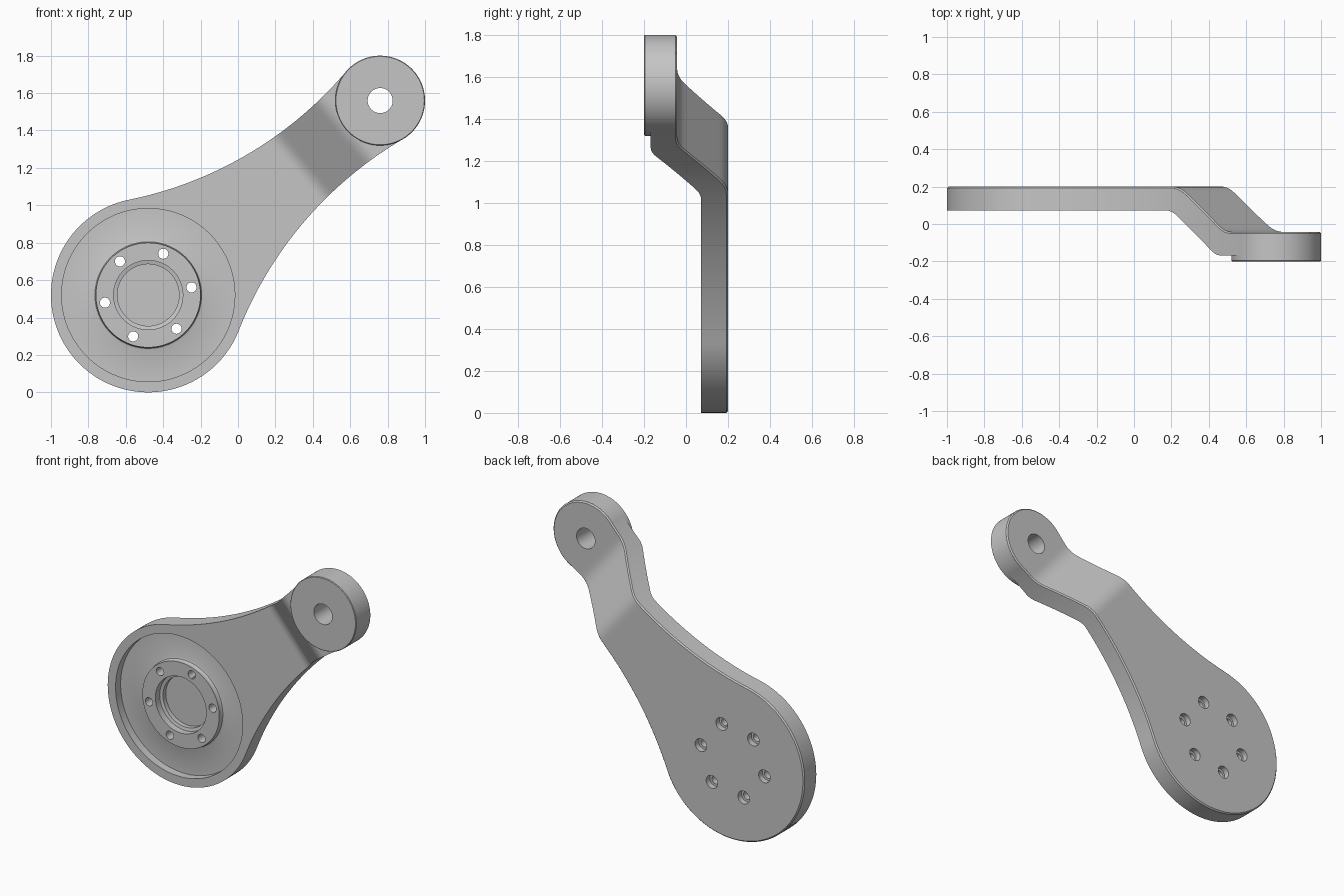
import bpy, bmesh, math

if "Cube" in bpy.data.objects:
    bpy.data.objects.remove(bpy.data.objects["Cube"])

HUB = (-0.48, 0.52)      # x, z of the large disc
TIP = (0.76, 1.56)       # x, z of the small boss
R1, R2 = 0.52, 0.24
ANG = math.atan2(TIP[1] - HUB[1], TIP[0] - HUB[0])
LEN = math.dist(HUB, TIP)

grey = bpy.data.materials.new("plain grey")
grey.diffuse_color = (0.56, 0.56, 0.56, 1)
grey.use_nodes = True
grey.node_tree.nodes["Principled BSDF"].inputs["Base Color"].default_value = grey.diffuse_color


def make_object(name, bm):
    bmesh.ops.recalc_face_normals(bm, faces=bm.faces)
    me = bpy.data.meshes.new(name)
    bm.to_mesh(me)
    bm.free()
    me.materials.append(grey)
    ob = bpy.data.objects.new(name, me)
    bpy.context.collection.objects.link(ob)
    return ob


def lathe(name, cx, cz, profile, seg=96):
    """Solid of revolution about the y axis; profile is (radius, y)."""
    bm = bmesh.new()
    rings = []
    for r, y in profile:
        rings.append([bm.verts.new((cx + r * math.cos(2 * math.pi * i / seg), y,
                                    cz + r * math.sin(2 * math.pi * i / seg)))
                      for i in range(seg)])
    for a, b in zip(rings, rings[1:]):
        for i in range(seg):
            j = (i + 1) % seg
            bm.faces.new((a[i], a[j], b[j], b[i]))
    bm.faces.new(rings[0])
    bm.faces.new(rings[-1])
    return make_object(name, bm)


def combine(target, other, operation):
    other.hide_render = True
    mod = target.modifiers.new("bool", 'BOOLEAN')
    mod.operation = operation
    mod.solver = 'EXACT'
    mod.object = other
    bpy.context.view_layer.objects.active = target
    bpy.ops.object.modifier_apply(modifier=mod.name)
    bpy.data.objects.remove(other, do_unlink=True)


def soft(x, h):
    """Ramp with a rounded corner of half-width h."""
    return 0 if x < -h else x if x > h else (x + h) ** 2 / (4 * h)


def offset_y(u, u0, u1, y0, y1, h):
    s = (y1 - y0) / (u1 - u0)
    return y0 + s * (soft(u - u0, h) - soft(u - u1, h))


def front_y(u):
    return offset_y(u, 1.068, 1.375, 0.072, -0.168, 0.035)


def back_y(u):
    return offset_y(u, 1.115, 1.435, 0.2, -0.042, 0.05)


# Half outline of the arm: disc arc, concave flank, boss arc (point + normal)
t1 = math.radians(61.5)
r2 = R2 - 0.0005
d = R1 - r2
S = (LEN ** 2 - d * d) / (2 * (LEN * math.cos(t1) - d))
cu, cv, R = S * math.cos(t1), S * math.sin(t1), S - R1
t2 = math.atan2(cv, cu - LEN)
outline = []
for i in range(49):
    a = math.radians(179.3) + (t1 - math.radians(179.3)) * i / 48
    n = (math.cos(a), math.sin(a))
    outline.append((R1 * n[0], R1 * n[1], n))
for i in range(1, 90):
    a = t1 + (t2 - t1) * i / 90
    n = (math.cos(a), math.sin(a))
    outline.append((cu - R * n[0], cv - R * n[1], n))
for i in range(33):
    a = t2 + (math.radians(0.7) - t2) * i / 32
    n = (math.cos(a), math.sin(a))
    outline.append((LEN + r2 * n[0], r2 * n[1], n))

# Offset arm, lofted along its length with a small chamfer on the back edge
C = 0.008
bm = bmesh.new()


def vert(u, v, y):
    return bm.verts.new((HUB[0] + u * math.cos(ANG) - v * math.sin(ANG), y,
                         HUB[1] + u * math.sin(ANG) + v * math.cos(ANG)))


sections = []
for u, v, n in outline:
    iu, iv = u - C * n[0], v - C * n[1]
    half = [(u, v, front_y(u)), (u, v, back_y(u) - C), (iu, iv, back_y(iu))]
    sections.append([vert(*p) for p in half] +
                    [vert(p[0], -p[1], p[2]) for p in reversed(half)])
for a, b in zip(sections, sections[1:]):
    for i in range(6):
        j = (i + 1) % 6
        bm.faces.new((a[i], a[j], b[j], b[i]))
bm.faces.new(sections[0])
bm.faces.new(sections[-1])
arm = make_object("offset_lever_arm", bm)

# Small end boss with its pin hole
boss = lathe("end_boss", *TIP, [(R2 - 0.004, -0.2), (R2, -0.196), (R2, -0.0515)])
combine(arm, boss, 'UNION')
hole = lathe("pin_hole_cutter", *TIP, [(0.067, -0.4), (0.067, 0.3)], 64)
combine(arm, hole, 'DIFFERENCE')

# Round recess with a raised bolting ring and a stepped centre pocket
recess = lathe("recess_cutter", *HUB, [
    (0.463, -0.1), (0.463, 0.125), (0.295, 0.125), (0.285, 0.121), (0.28, 0.111),
    (0.28, 0.09), (0.185, 0.09), (0.185, 0.135), (0.165, 0.14), (0.165, 0.17)], 128)
combine(arm, recess, 'DIFFERENCE')

# Six counterbored bolt holes
for k in range(6):
    a = math.radians(10 + 60 * k)
    bolt = lathe("bolt_hole_cutter", HUB[0] + 0.235 * math.cos(a),
                 HUB[1] + 0.235 * math.sin(a),
                 [(0.027, -0.1), (0.027, 0.162), (0.042, 0.162), (0.042, 0.3)], 32)
    combine(arm, bolt, 'DIFFERENCE')

bpy.ops.object.select_all(action='DESELECT')
arm.select_set(True)
bpy.context.view_layer.objects.active = arm
bpy.ops.object.shade_smooth_by_angle(angle=math.radians(28))
